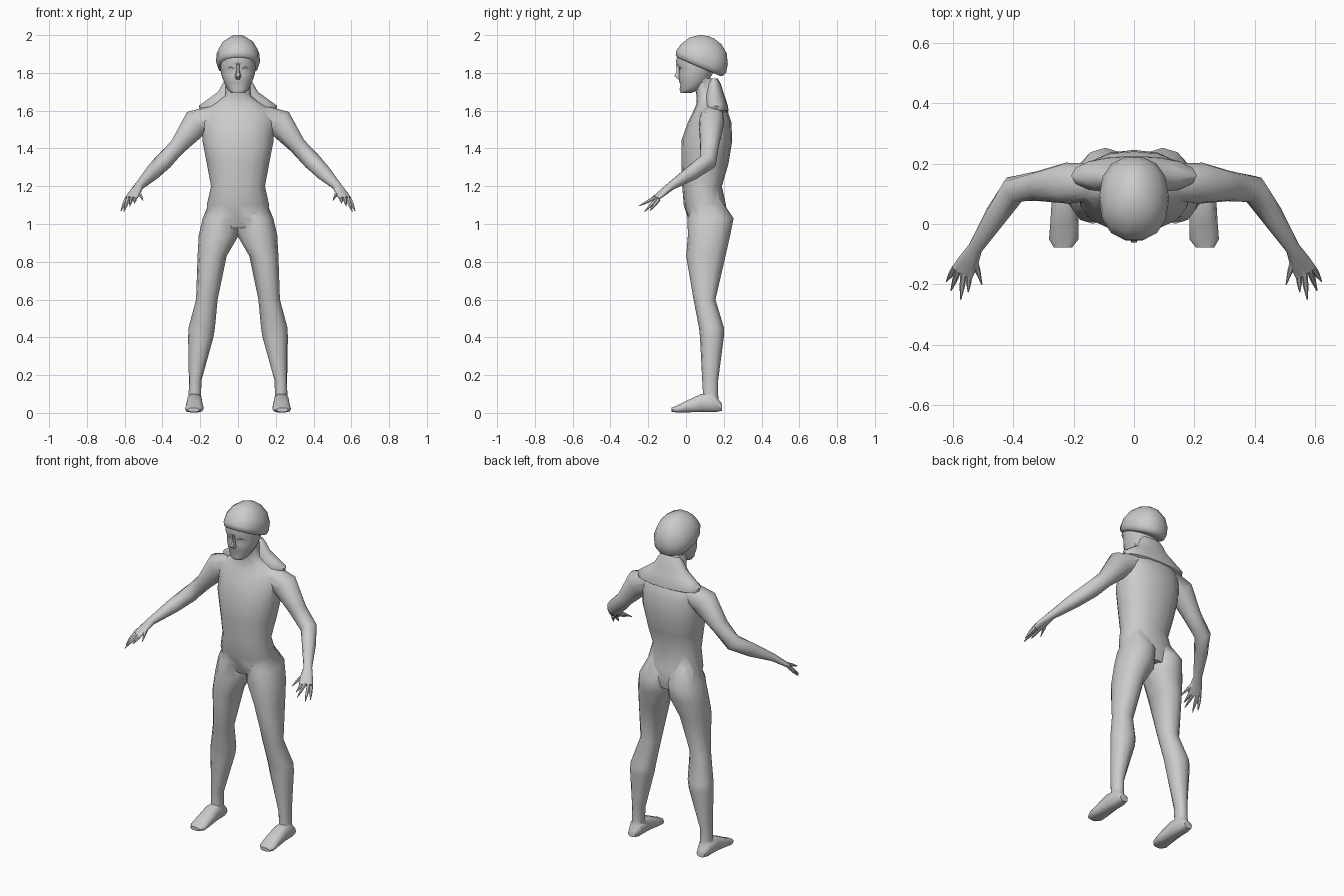
import bpy, bmesh, math
from mathutils import Vector

cube = bpy.data.objects.get("Cube")
if cube:
    bpy.data.objects.remove(cube)

clay = bpy.data.materials.new("plain_grey")
clay.use_nodes = True
clay.diffuse_color = (0.6, 0.6, 0.6, 1)
clay.node_tree.nodes["Principled BSDF"].inputs["Base Color"].default_value = (0.6, 0.6, 0.6, 1)

X, Y, Z = Vector((1, 0, 0)), Vector((0, 1, 0)), Vector((0, 0, 1))


def loft(name, rings, u=None, v=None, sides=12, power=0.9):
    """Skin rings (x, y, z, half_u, half_v); without u and v the rings follow the path."""
    bm = bmesh.new()
    centres = [Vector(r[:3]) for r in rings]
    loops = []
    for i, ring in enumerate(rings):
        if u is None:
            along = centres[min(i + 1, len(rings) - 1)] - centres[max(i - 1, 0)]
            du = along.cross(Z).normalized()
            dv = du.cross(along).normalized()
        else:
            du, dv = u, v
        loop = []
        for k in range(sides):
            t = 2 * math.pi * k / sides
            c, s = math.cos(t), math.sin(t)
            loop.append(bm.verts.new(centres[i]
                        + du * ring[3] * math.copysign(abs(c) ** power, c)
                        + dv * ring[4] * math.copysign(abs(s) ** power, s)))
        loops.append(loop)
    for a, b in zip(loops, loops[1:]):
        for k in range(sides):
            n = (k + 1) % sides
            bm.faces.new((a[k], a[n], b[n], b[k]))
    bm.faces.new(loops[0])
    bm.faces.new(loops[-1])
    bmesh.ops.recalc_face_normals(bm, faces=bm.faces)
    mesh = bpy.data.meshes.new(name)
    bm.to_mesh(mesh)
    bm.free()
    obj = bpy.data.objects.new(name, mesh)
    bpy.context.collection.objects.link(obj)
    mesh.materials.append(clay)
    return obj


def activate(obj):
    bpy.ops.object.select_all(action="DESELECT")
    obj.select_set(True)
    bpy.context.view_layer.objects.active = obj


def merge(base, parts):
    """Fuse parts into the base so that no inner walls remain."""
    activate(base)
    for part in parts:
        mod = base.modifiers.new("union", "BOOLEAN")
        mod.operation, mod.solver, mod.object = "UNION", "EXACT", part
        bpy.ops.object.modifier_apply(modifier=mod.name)
        bpy.data.objects.remove(part)


def shade(obj, angle):
    activate(obj)
    bpy.ops.object.shade_smooth_by_angle(angle=math.radians(angle))


# Torso and neck
body = loft("body", [
    (0, .12, .98, .10, .09), (0, .115, 1.03, .16, .105), (0, .10, 1.1, .165, .112),
    (0, .085, 1.2, .143, .105), (0, .10, 1.32, .165, .125), (0, .11, 1.44, .188, .135),
    (0, .125, 1.54, .19, .115), (0, .13, 1.6, .18, .09), (0, .125, 1.64, .12, .068),
    (0, .11, 1.68, .068, .055), (0, .095, 1.77, .062, .055)], X, Y, 16)

limbs = []
for side, s in (("left", 1), ("right", -1)):
    # Leg
    limbs.append(loft(side + "_leg", [(s * x, y, z, a, b) for x, y, z, a, b in (
        (.08, .115, 1.13, .065, .07), (.095, .13, 1.03, .092, .122),
        (.102, .122, .94, .106, .112), (.137, .105, .83, .077, .104),
        (.165, .098, .6, .057, .058), (.192, .135, .45, .070, .066),
        (.197, .137, .4, .067, .063), (.227, .128, .17, .033, .042),
        (.228, .13, .1, .033, .04), (.23, .13, .03, .036, .045))], X, Y))
    # Foot
    limbs.append(loft(side + "_foot", [(s * x, y, z, a, b) for x, y, z, a, b in (
        (.23, .19, .03, .026, .02), (.23, .15, .05, .04, .048), (.23, .08, .052, .042, .05),
        (.23, 0, .033, .047, .031), (.232, -.05, .02, .049, .018),
        (.235, -.078, .016, .03, .011))], X, Z, 10, .75))
    # Arm and palm
    limbs.append(loft(side + "_arm", [(s * x, y, z, a, b) for x, y, z, a, b in (
        (.13, .14, 1.58, .06, .05), (.22, .135, 1.537, .068, .075), (.315, .125, 1.415, .05, .046),
        (.395, .115, 1.33, .046, .046), (.455, .03, 1.27, .038, .04),
        (.525, -.08, 1.2, .024, .022), (.55, -.13, 1.16, .036, .016),
        (.568, -.16, 1.135, .038, .012))]))
    # Fingers and thumb
    for root, tip in (((.592, -.145, 1.13), (.62, -.19, 1.07)),
                      ((.58, -.15, 1.135), (.605, -.22, 1.065)),
                      ((.563, -.16, 1.14), (.573, -.25, 1.095)),
                      ((.545, -.16, 1.14), (.548, -.225, 1.11)),
                      ((.53, -.11, 1.18), (.503, -.2, 1.125))):
        mid = [(p + q) / 2 for p, q in zip(root, tip)]
        limbs.append(loft(side + "_finger", [
            (s * p[0], p[1], p[2], r, r)
            for p, r in ((root, .011), (mid, .009), (tip, .002))], sides=6))

# Head with brow, mouth and chin carried by the ring depths
head = loft("head", [
    (0, .0, 1.693, .035, .028), (0, .02, 1.712, .056, .055), (0, .035, 1.74, .07, .066),
    (0, .04, 1.755, .076, .08), (0, .05, 1.79, .088, .09), (0, .06, 1.825, .093, .098),
    (0, .065, 1.86, .095, .122), (0, .075, 1.91, .09, .115)], X, Y, 14)
nose = loft("nose", [
    (0, -.025, 1.765, .016, .018), (0, -.04, 1.782, .017, .024),
    (0, -.04, 1.81, .009, .012), (0, -.045, 1.85, .007, .01)], X, Y, 6)
merge(body, limbs + [head, nose])
shade(body, 50)

# Eyelids
for side, s in (("left", 1), ("right", -1)):
    lid = loft(side + "_eyelid", [
        (s * .022, -.034, 1.822, .003, .002), (s * .036, -.031, 1.828, .006, .006),
        (s * .054, -.021, 1.826, .003, .002)], Y, Z, 6)
    shade(lid, 50)

# Cap, tilted down towards the back
lean = Vector((0, .92, -.39))
up = Vector((0, .39, .92))
cap_rings = []
for height, a, b in ((-.004, .098, .125), (.004, .11, .14), (.025, .116, .148),
                     (.07, .114, .138), (.12, .088, .11), (.155, .045, .062), (.166, .012, .015)):
    c = Vector((0, .07, 1.835)) + up * height
    cap_rings.append((c.x, c.y, c.z, a, b))
cap = loft("cap", cap_rings, X, lean, 14)
shade(cap, 50)

# Hood lying on the shoulders behind the neck
hood = loft("hood", [
    (0, .16, 1.588, .16, .05), (0, .163, 1.6, .2, .062), (0, .16, 1.625, .208, .062),
    (0, .155, 1.66, .16, .056), (0, .15, 1.70, .105, .047), (0, .148, 1.745, .08, .035),
    (0, .15, 1.77, .06, .018)], X, Y, 16)
shade(hood, 50)
